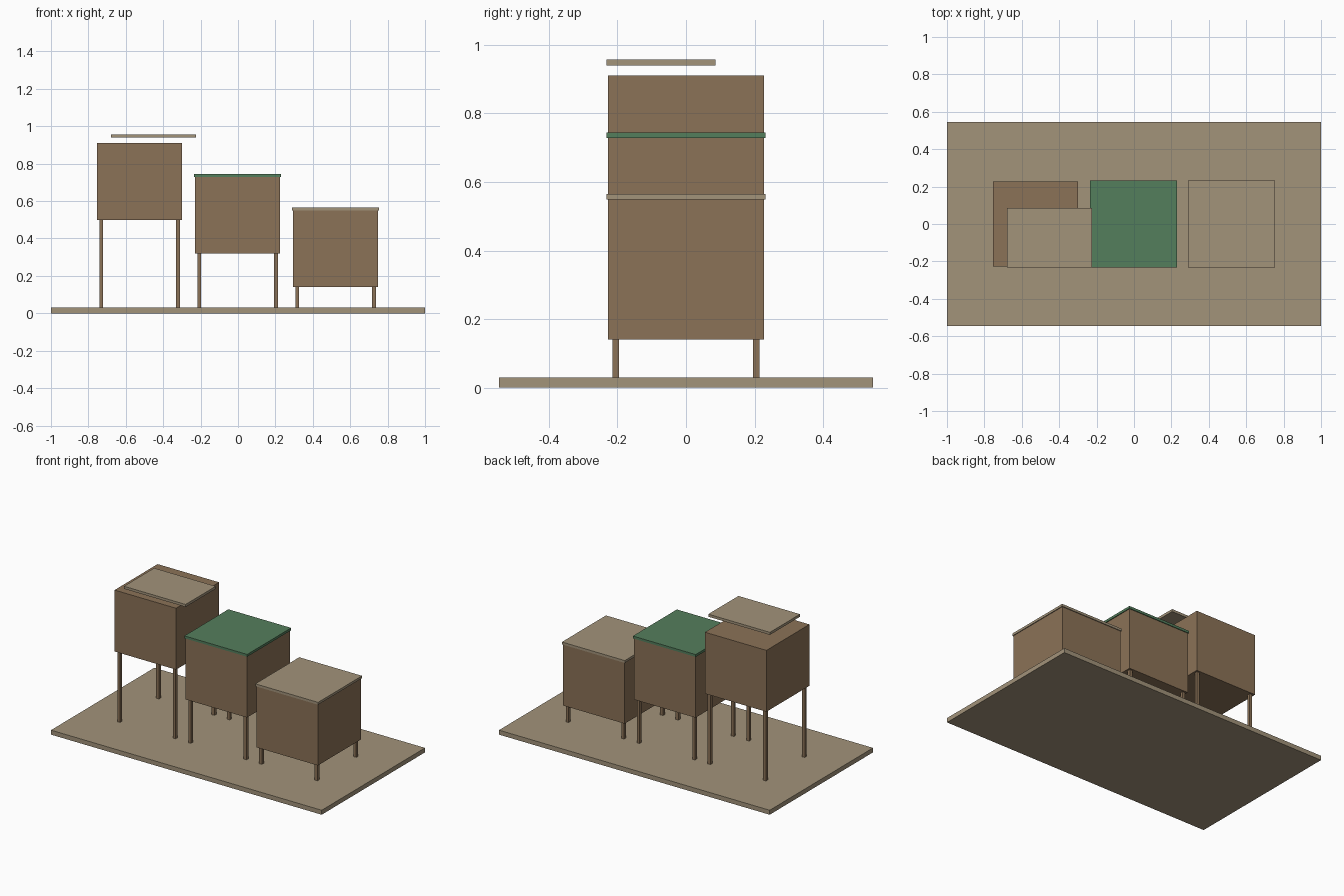
import bpy

cube = bpy.data.objects.get("Cube")
if cube:
    bpy.data.objects.remove(cube, do_unlink=True)


def linear(c):
    c /= 255
    return c / 12.92 if c <= 0.04045 else ((c + 0.055) / 1.055) ** 2.4


def material(name, *rgb):
    mat = bpy.data.materials.new(name)
    colour = [linear(c) for c in rgb] + [1]
    mat.diffuse_color = colour
    mat.use_nodes = True
    mat.node_tree.nodes["Principled BSDF"].inputs["Base Color"].default_value = colour
    return mat


def block(name, x, y, z, mat):
    """Box spanning the given (min, max) ranges."""
    spans = (x, y, z)
    bpy.ops.mesh.primitive_cube_add(size=1, location=[(a + b) / 2 for a, b in spans])
    obj = bpy.context.object
    obj.name = name
    obj.scale = [b - a for a, b in spans]
    bpy.ops.object.transform_apply(location=False, rotation=False, scale=True)
    obj.data.materials.append(mat)
    return obj


brown = material("brown wood", 139, 114, 87)
tan = material("tan board", 162, 147, 122)
green = material("green lid", 84, 126, 92)

HALF = 0.227      # half width of a box
LID = 0.232       # half width of a lid
LEG = 0.205       # leg offset from the box centre
PITCH = 0.524     # spacing between boxes
BOX_HEIGHT = 0.41

# Ground board
block("base_board", (-1, 1), (-0.545, 0.545), (0, 0.03), tan)

# Three boxes on legs, stepping down from right to left
for i, label in enumerate(("tall", "middle", "short")):
    cx = (i - 1) * PITCH - 0.002
    bottom = 0.5 - 0.18 * i
    top = bottom + BOX_HEIGHT
    block(label + "_box", (cx - HALF, cx + HALF), (-HALF, HALF), (bottom, top), brown)

    for sx, side in ((-1, "right"), (1, "left")):
        for sy, end in ((-1, "front"), (1, "back")):
            lx, ly = cx + sx * LEG, sy * LEG
            block(f"{label}_{end}_{side}_leg", (lx - 0.01, lx + 0.01),
                  (ly - 0.01, ly + 0.01), (0.01, bottom + 0.01), brown)

    # Closed lids on the two lower boxes
    if label != "tall":
        block(label + "_lid", (cx - LID, cx + LID), (-LID, LID),
              (top - 0.001, top + 0.015), green if label == "middle" else tan)

# Shifted lid hovering above the tall box
block("tall_lid", (-0.68, -0.225), (-0.232, 0.086), (0.94, 0.957), tan)
